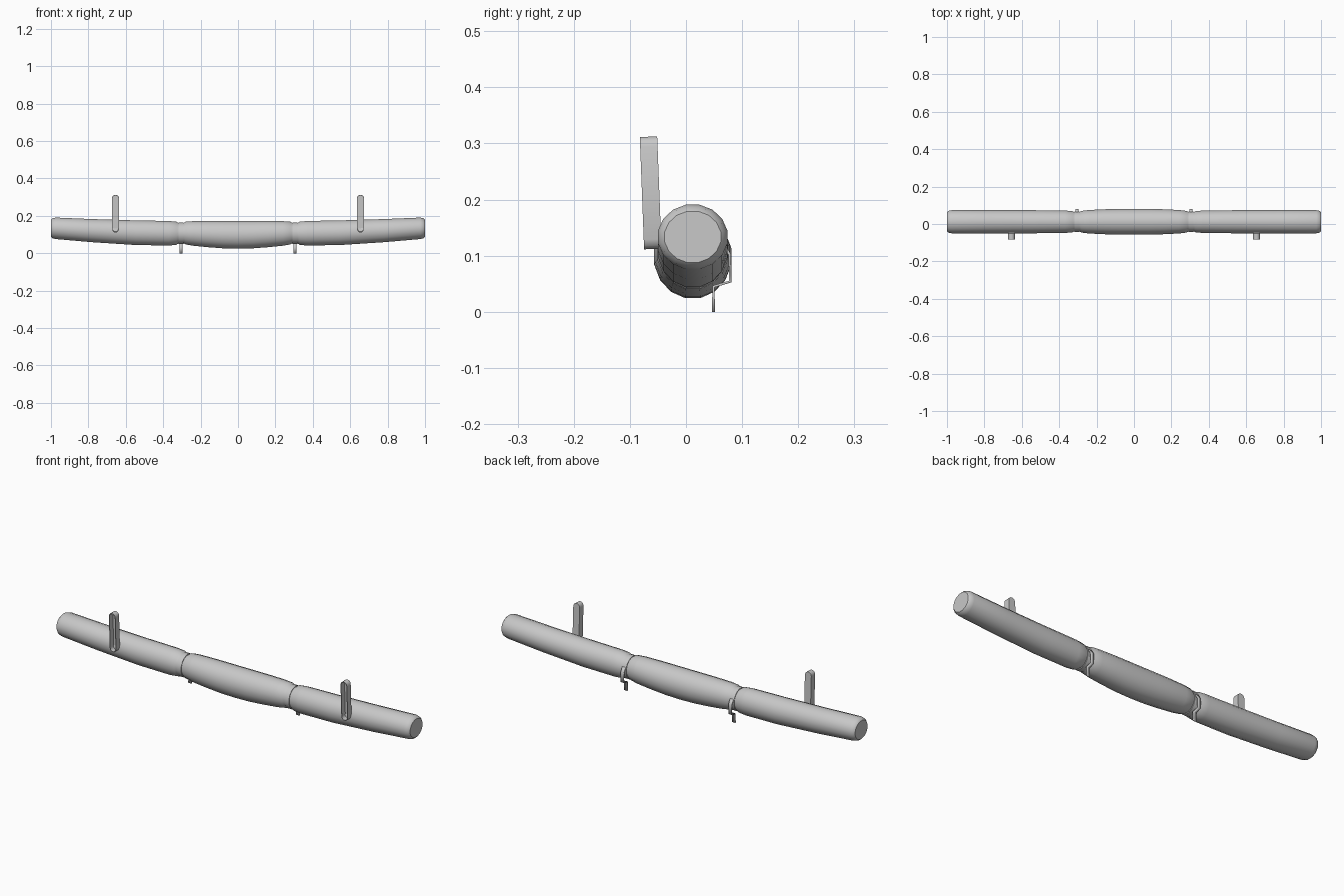
import bpy, bmesh, math
from mathutils import Matrix, Vector

cube = bpy.data.objects.get("Cube")
if cube:
    bpy.data.objects.remove(cube, do_unlink=True)

grey = bpy.data.materials.new("light_grey")
grey.use_nodes = True
grey.diffuse_color = (0.58, 0.58, 0.58, 1)
grey.node_tree.nodes["Principled BSDF"].inputs["Base Color"].default_value = (0.58, 0.58, 0.58, 1)


def finish(name, bm, angle=40):
    bmesh.ops.recalc_face_normals(bm, faces=bm.faces)
    mesh = bpy.data.meshes.new(name)
    bm.to_mesh(mesh)
    bm.free()
    mesh.materials.append(grey)
    obj = bpy.data.objects.new(name, mesh)
    bpy.context.collection.objects.link(obj)
    bpy.ops.object.select_all(action='DESELECT')
    obj.select_set(True)
    bpy.context.view_layer.objects.active = obj
    bpy.ops.object.shade_smooth_by_angle(angle=math.radians(angle))
    return obj


def loft(name, stations, sides=16, cy=0.012):
    """Capped tube along x; each station is (x, top z, bottom z, half depth)."""
    bm = bmesh.new()
    rings = []
    for x, top, bottom, ry in stations:
        cz, rz = (top + bottom) / 2, (top - bottom) / 2
        rings.append([bm.verts.new((x, cy + ry * math.cos(a), cz + rz * math.sin(a)))
                      for a in (math.tau * (i + 0.5) / sides for i in range(sides))])
    for a, b in zip(rings, rings[1:]):
        for i in range(sides):
            j = (i + 1) % sides
            bm.faces.new((a[i], a[j], b[j], b[i]))
    bm.faces.new(rings[0])
    bm.faces.new(rings[-1])
    return finish(name, bm)


# Rolled body, gently sagging and pinched at the two ties
half = [(0.08, 0.174, 0.025, 0.070), (0.16, 0.174, 0.031, 0.068), (0.24, 0.173, 0.039, 0.064),
        (0.28, 0.170, 0.046, 0.059), (0.295, 0.160, 0.055, 0.051), (0.315, 0.160, 0.055, 0.051),
        (0.33, 0.170, 0.044, 0.058), (0.37, 0.174, 0.040, 0.061), (0.55, 0.177, 0.043, 0.063),
        (0.78, 0.184, 0.058, 0.063), (0.975, 0.192, 0.075, 0.063), (0.992, 0.188, 0.079, 0.059),
        (1.0, 0.180, 0.087, 0.051)]
loft("rolled_body", [(-x, t, b, r) for x, t, b, r in reversed(half)] + [(0, 0.174, 0.023, 0.070)] + half)


def tie_tail(name, x):
    """Folded strap behind the tie, hanging to the ground."""
    path = [(0.064, 0.125), (0.078, 0.102), (0.079, 0.054), (0.049, 0.045), (0.049, 0.0)]
    bm = bmesh.new()
    rows = [[bm.verts.new((x + s * 0.009, y, z)) for s in (-1, 1)] for y, z in path]
    for a, b in zip(rows, rows[1:]):
        bm.faces.new((a[0], a[1], b[1], b[0]))
    obj = finish(name, bm, 20)
    solid = obj.modifiers.new("thickness", 'SOLIDIFY')
    solid.thickness = 0.005
    solid.offset = 0


def hanger(name, x):
    """Upright rounded channel with an open front."""
    bm = bmesh.new()
    r, length, depth, wall = 0.018, 0.202, 0.031, 0.003

    def stadium(radius, y):
        h = length / 2 - 0.018
        pts = []
        for side in (1, -1):
            for k in range(6):
                a = math.pi * k / 5
                pts.append((side * radius * math.cos(a), y,
                            side * (h + radius * math.sin(a))))
        return [bm.verts.new(p) for p in pts]

    loops = [stadium(r, depth / 2), stadium(r, -depth / 2),
             stadium(r - wall, -depth / 2), stadium(r - wall, depth / 2 - wall)]
    for a, b in zip(loops, loops[1:]):
        for i in range(len(a)):
            j = (i + 1) % len(a)
            bm.faces.new((a[i], a[j], b[j], b[i]))
    bm.faces.new(loops[0])
    bm.faces.new(loops[-1])
    bm.transform(Matrix.Translation(Vector((x, -0.063, 0.212))) @ Matrix.Rotation(math.radians(2.2), 4, 'X'))
    finish(name, bm, 40)


for side, s in (("left", 1), ("right", -1)):
    # Tie band around the pinch
    loft(side + "_tie_band", [(s * 0.292, 0.165, 0.048, 0.056), (s * 0.318, 0.165, 0.048, 0.056)])
    tie_tail(side + "_tie_tail", s * 0.305)
    hanger(side + "_hanger", s * 0.655)
